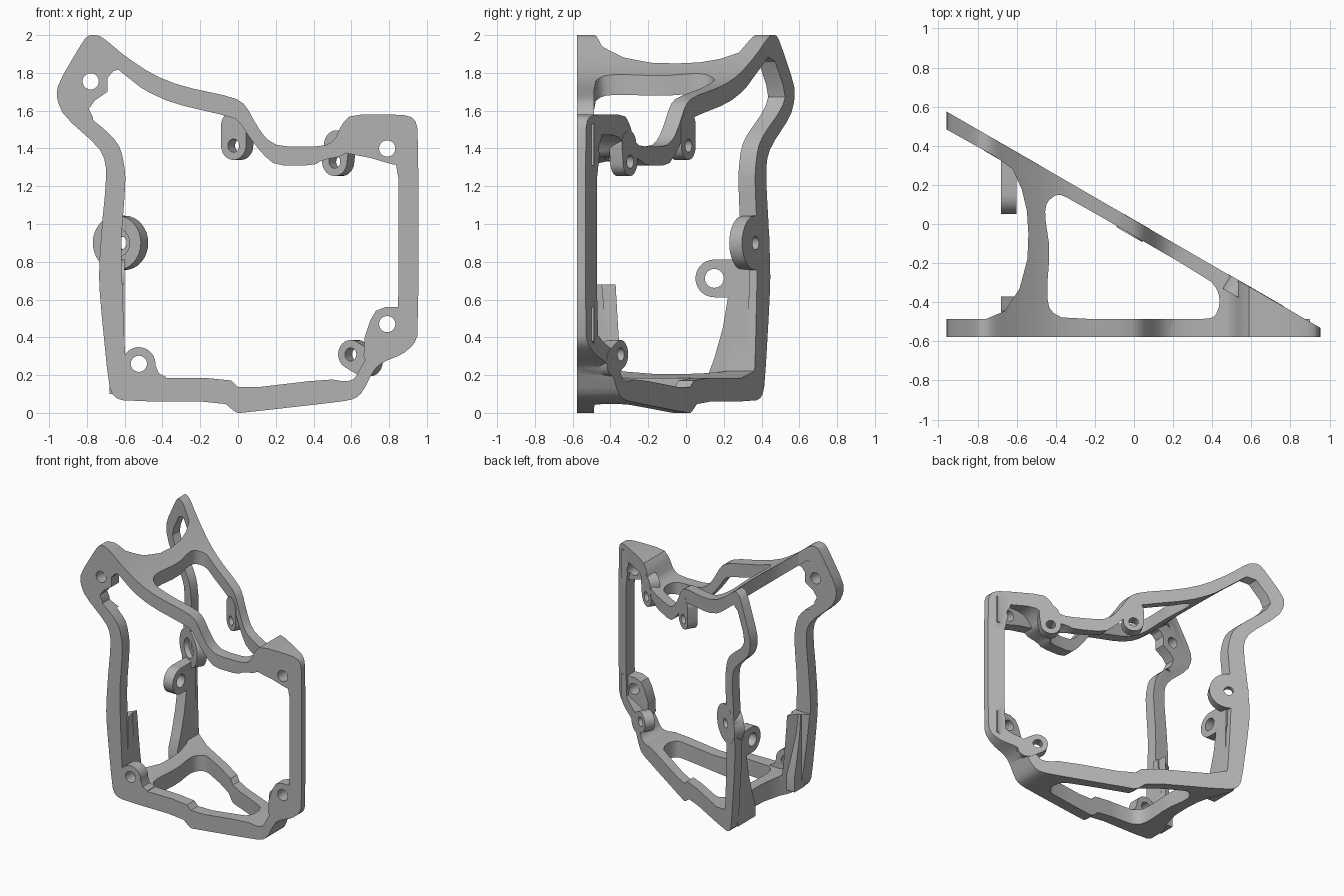
import bpy, bmesh, math
from mathutils import Vector

if "Cube" in bpy.data.objects:
    bpy.data.objects.remove(bpy.data.objects["Cube"])

grey = bpy.data.materials.new("plain grey")
grey.use_nodes = True
grey.diffuse_color = (0.45, 0.45, 0.45, 1)
grey.node_tree.nodes["Principled BSDF"].inputs["Base Color"].default_value = grey.diffuse_color

X, Y, Z = Vector((1, 0, 0)), Vector((0, 1, 0)), Vector((0, 0, 1))
TILT = math.radians(30)
# Drawing planes: origin, two drawing axes, extrusion direction
FRONT = (Vector(), X, Z, Y)
PLAN = (Vector(), X, Y, Z)
SIDE = (Vector(), Y, Z, X)
DIAG = (Vector((0, 0.022, 0)), Vector((math.cos(TILT), -math.sin(TILT), 0)), Z,
        Vector((math.sin(TILT), math.cos(TILT), 0)))


def prism(name, pts, plane, a, b):
    """Solid made by extruding a closed outline from a to b."""
    o, u, v, n = plane
    bm = bmesh.new()
    ends = [[bm.verts.new(o + u * p[0] + v * p[1] + n * d) for p in pts] for d in (a, b)]
    for ring in ends:
        bm.faces.new(ring)
    for i in range(len(pts)):
        j = (i + 1) % len(pts)
        bm.faces.new((ends[0][i], ends[0][j], ends[1][j], ends[1][i]))
    bmesh.ops.recalc_face_normals(bm, faces=bm.faces)
    mesh = bpy.data.meshes.new(name)
    bm.to_mesh(mesh)
    bm.free()
    mesh.materials.append(grey)
    obj = bpy.data.objects.new(name, mesh)
    bpy.context.collection.objects.link(obj)
    return obj


def combine(obj, other, operation):
    """Boolean the second solid into the first and discard it."""
    mod = obj.modifiers.new("combine", 'BOOLEAN')
    mod.operation, mod.solver, mod.object = operation, 'EXACT', other
    bpy.context.view_layer.update()
    graph = bpy.context.evaluated_depsgraph_get()
    mesh = bpy.data.meshes.new_from_object(obj.evaluated_get(graph))
    obj.modifiers.clear()
    obj.data = mesh
    bpy.data.objects.remove(other)


def soften(pts, k=0.22):
    """Cut every corner once so that outlines look rounded."""
    out = []
    for i, p in enumerate(pts):
        p, q = Vector(p), Vector(pts[(i + 1) % len(pts)])
        out += [p.lerp(q, k), q.lerp(p, k)]
    return out


def arc(c, r, start, end, n=16):
    return [(c[0] + r * math.cos(start + (end - start) * i / n),
             c[1] + r * math.sin(start + (end - start) * i / n)) for i in range(n + 1)]


def capsule(c, d, r):
    """Rounded lug outline from c to d."""
    t = math.atan2(d[1] - c[1], d[0] - c[0])
    h = math.pi / 2
    return arc(c, r, t + h, t + 3 * h) + arc(d, r, t - h, t + h)


def circle(c, r):
    return arc(c, r, 0, math.tau, 28)[:-1]


# Outer and inner outlines of the ring, seen from the front
outer = [(-.79, 2), (-.74, 2), (-.7, 1.975), (-.6, 1.89), (-.45, 1.79), (-.3, 1.73),
         (-.02, 1.67), (.04, 1.63), (.1, 1.52), (.15, 1.45), (.22, 1.41), (.45, 1.41),
         (.51, 1.44), (.55, 1.53), (.6, 1.58), (.87, 1.58), (.935, 1.56), (.955, 1.49),
         (.955, .42), (.93, .36), (.87, .31), (.77, .27), (.72, .23), (.66, .11),
         (.62, .075), (.55, .06), (.02, 0), (-.01, 0), (-.08, .06), (-.6, .062),
         (-.66, .085), (-.685, .15), (-.73, .6), (-.737, .75), (-.72, 1), (-.7, 1.2),
         (-.7, 1.33), (-.74, 1.41), (-.92, 1.57), (-.96, 1.66), (-.955, 1.74), (-.82, 1.97)]
inner = [(-.75, 1.91), (-.6, 1.79), (-.5, 1.71), (-.35, 1.64), (-.05, 1.57), (0, 1.55),
         (.06, 1.46), (.13, 1.37), (.2, 1.31), (.4, 1.31), (.45, 1.34), (.56, 1.36),
         (.6, 1.42), (.66, 1.47), (.85, 1.47), (.85, .42), (.8, .38), (.72, .34),
         (.66, .26), (.62, .18), (.57, .165), (.48, .18), (.01, .125), (-.05, .185),
         (-.59, .185), (-.6, .35), (-.61, .6), (-.62, .9), (-.6, 1.15), (-.595, 1.27),
         (-.62, 1.4), (-.67, 1.47), (-.84, 1.61), (-.88, 1.69)]
# Wedge seen from above: front plate, slanted plate and the scooped open end
wedge = [(-.97, -.577), (.96, -.577), (.96, -.535), (-.97, .582), (-.97, .49),
         (-.71, .345), (-.62, .28), (-.575, .18), (-.548, .07), (-.54, -.05), (-.545, -.18),
         (-.585, -.33), (-.66, -.445), (-.76, -.487), (-.97, -.487)]
opening = [(-.457, .05), (-.445, .115), (-.39, .155), (-.33, .13), (.385, -.283),
           (.43, -.34), (.44, -.41), (.415, -.475), (.36, -.487), (-.355, -.487),
           (-.43, -.445), (-.447, -.36), (-.43, -.13)]

frame = prism("wedge_frame", soften(outer), FRONT, -1, 1)
combine(frame, prism("ring_hole", soften(inner), FRONT, -1.1, 1.1), 'DIFFERENCE')
combine(frame, prism("wedge", wedge, PLAN, -.1, 2.1), 'INTERSECT')
combine(frame, prism("web_opening", soften(opening), PLAN, -.2, 2.2), 'DIFFERENCE')
# Thin the two posts above the gussets
gap = [(-1, -.487), (-.5, -.487), (-.5, .222), (-1, .51)]
combine(frame, prism("post_gap", gap, PLAN, .68, 1.5), 'DIFFERENCE')

# Corner fills and lugs of the front plate
front_lugs = [
    [(-.76, 1.95), (-.92, 1.7), (-.84, 1.57), (-.77, 1.53), (-.768, 1.565), (-.79, 1.61),
     (-.757, 1.655), (-.69, 1.7), (-.69, 1.775), (-.66, 1.81), (-.625, 1.82), (-.55, 1.79),
     (-.6, 1.85)],
    [(.44, 1.345), (.52, 1.385), (.7, 1.35), (.82, 1.315), (.9, 1.31), (.9, 1.53),
     (.62, 1.53), (.53, 1.42), (.44, 1.38)],
    [(.69, .24), (.665, .3), (.67, .4), (.7, .49), (.73, .54), (.78, .56), (.9, .56),
     (.9, .38), (.78, .3)],
    capsule((-.525, .26), (-.56, .2), .088),
    [(-.6, .12), (-.38, .12), (-.38, .19), (-.42, .21), (-.44, .26), (-.6, .26)],
]
for pts in front_lugs:
    combine(frame, prism("front_lug", pts, FRONT, -.577, -.487), 'UNION')

# Lugs of the slanted plate: centre, inner end, radius
cos = math.cos(TILT)
slant_lugs = [((.015, 1.415), (.015, 1.52), .076), ((.55, 1.33), (.56, 1.42), .076),
              ((.635, .31), (.7, .27), .076), ((-.6, .9), (-.605, .9), .144)]
for c, d, r in slant_lugs:
    pts = capsule((c[0] / cos, c[1]), (d[0] / cos, d[1]), r)
    combine(frame, prism("slant_lug", pts, DIAG, -.078, 0), 'UNION')

# Screw holes
for c in ((-.78, 1.755), (.79, 1.4), (.79, .47), (-.525, .26)):
    combine(frame, prism("screw_hole", circle(c, .043), FRONT, -.7, -.4), 'DIFFERENCE')
for c, d, r in slant_lugs:
    spot = (c[0] / cos, c[1])
    combine(frame, prism("screw_hole", circle(spot, .035), DIAG, -.15, .1), 'DIFFERENCE')
combine(frame, prism("counterbore", circle((-.6 / cos, .9), .075), DIAG, -.15, -.04),
        'DIFFERENCE')

# Side tab with a cross hole
tab = prism("side_tab", arc((.15, .712), .1, math.pi / 2, 1.5 * math.pi)
            + [(.34, .612), (.34, .812)], SIDE, -.68, -.6)
combine(tab, prism("tab_hole", circle((.15, .712), .05), SIDE, -1, 0), 'DIFFERENCE')

# Tapered gussets at the feet of the two posts
front_gusset = prism("front_gusset", [(-.5, .68), (-.445, .68), (-.43, .52), (-.4, .36),
                                      (-.37, .22), (-.37, .1), (-.5, .1)], SIDE, -.68, -.6)
rear_gusset = prism("rear_gusset", [(.33, .63), (.225, .63), (.195, .45), (.15, .29),
                                    (.11, .18), (.11, .1), (.33, .1)], SIDE, -.68, -.6)

for obj in (frame, tab, front_gusset, rear_gusset):
    bpy.ops.object.select_all(action='DESELECT')
    obj.select_set(True)
    bpy.context.view_layer.objects.active = obj
    bpy.ops.object.shade_smooth_by_angle(angle=math.radians(32))
